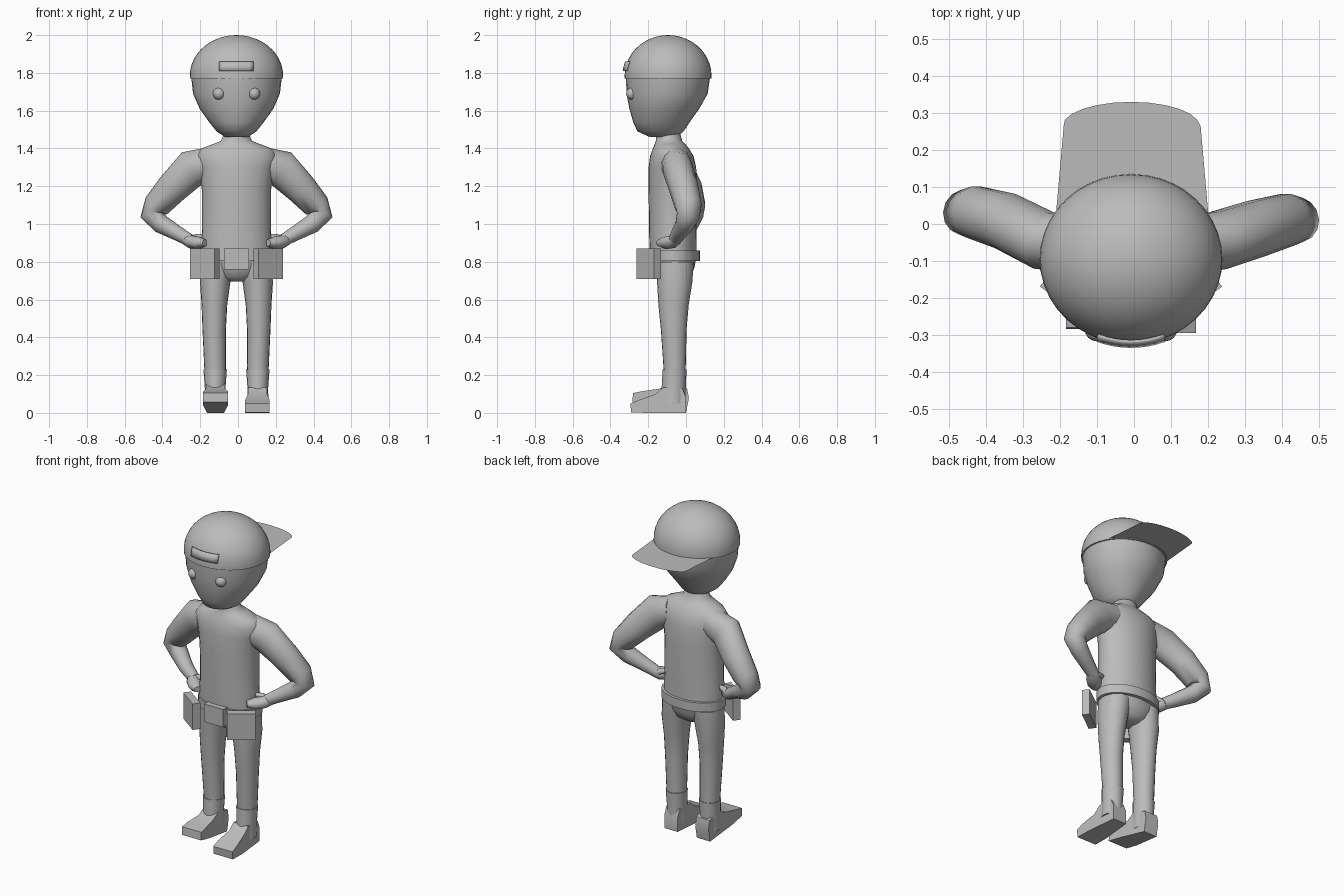
import bpy, bmesh, math
from mathutils import Vector, Matrix

cube = bpy.data.objects.get("Cube")
if cube:
    bpy.data.objects.remove(cube, do_unlink=True)

grey = bpy.data.materials.new("plain_grey")
grey.use_nodes = True
COLOR = (0.5, 0.5, 0.5, 1)
grey.diffuse_color = COLOR
grey.node_tree.nodes["Principled BSDF"].inputs["Base Color"].default_value = COLOR

CX = -0.008          # body centre line
UP, Y = Vector((0, 0, 1)), Vector((0, 1, 0))


def finish(name, bm, smooth=40):
    bmesh.ops.recalc_face_normals(bm, faces=bm.faces)
    mesh = bpy.data.meshes.new(name)
    bm.to_mesh(mesh)
    bm.free()
    mesh.materials.append(grey)
    obj = bpy.data.objects.new(name, mesh)
    bpy.context.collection.objects.link(obj)
    if smooth:
        bpy.ops.object.select_all(action='DESELECT')
        obj.select_set(True)
        bpy.context.view_layer.objects.active = obj
        bpy.ops.object.shade_smooth_by_angle(angle=math.radians(smooth))
    return obj


def tube(name, stations, sides=20, flat=True, smooth=50):
    """Loft of ellipses; each station is x, y, z and two radii."""
    bm = bmesh.new()
    centres = [Vector(s[:3]) for s in stations]
    rings = []
    for i, s in enumerate(stations):
        t = UP
        if not flat:
            t = (centres[min(i + 1, len(centres) - 1)] - centres[max(i - 1, 0)]).normalized()
        b = (Y - t * Y.dot(t)).normalized()
        a = b.cross(t)
        ring = []
        for k in range(sides):
            w = math.tau * k / sides
            ring.append(bm.verts.new(centres[i] + a * s[3] * math.cos(w) + b * s[4] * math.sin(w)))
        rings.append(ring)
    for r, q in zip(rings, rings[1:]):
        for k in range(sides):
            n = (k + 1) % sides
            bm.faces.new((r[k], r[n], q[n], q[k]))
    bm.faces.new(rings[0])
    bm.faces.new(rings[-1])
    return finish(name, bm, smooth)


def box(name, centre, size, turn=0):
    bm = bmesh.new()
    bmesh.ops.create_cube(bm, size=1)
    m = Matrix.Translation(centre) @ Matrix.Rotation(turn, 4, 'Z') @ Matrix.Diagonal((*size, 1))
    bmesh.ops.transform(bm, matrix=m, verts=bm.verts)
    return finish(name, bm, 0)


# Head, egg-shaped and narrowing to the chin
tube("head", [(CX, cy, z, rx, ry) for z, cy, rx, ry in (
    (1.46, -.12, .06, .07), (1.49, -.135, .105, .122), (1.54, -.13, .145, .15),
    (1.61, -.115, .195, .185), (1.69, -.1, .23, .215), (1.78, -.095, .24, .223))], 32)

# Cap dome with a low rim
CAP_Y, CAP_Z, CAP_RX, CAP_RY, CAP_H = -.095, 1.785, .247, .23, .215
dome = [(CX, CAP_Y, 1.77, CAP_RX, CAP_RY)]
for i in range(12):
    w = math.radians(89) * i / 11
    dome.append((CX, CAP_Y, CAP_Z + CAP_H * math.sin(w), CAP_RX * math.cos(w), CAP_RY * math.cos(w)))
tube("cap_dome", dome, 40)

# Flat cap brim, worn at the back
bm = bmesh.new()
outline = [(-.215, -.02), (-.19, .265)]
outline += [(CX + .185 * math.sin(w), .265 + .065 * math.cos(w))
            for w in [math.pi * (i / 12 - .5) for i in range(1, 12)]]
outline += [(.18, .265), (.205, -.02)]
bm.faces.new([bm.verts.new((x, y, 1.775)) for x, y in outline])
finish("cap_brim", bm, 0)

# Curved patch on the front of the cap
bm = bmesh.new()
columns = []
for i in range(9):
    x = -.09 + .18 * i / 8
    col = []
    for z in (1.81, 1.835, 1.86):
        depth = math.sqrt(1 - (x / CAP_RX) ** 2 - ((z - CAP_Z) / CAP_H) ** 2)
        col.append(bm.verts.new((CX + x, CAP_Y - CAP_RY * depth - .007, z)))
    columns.append(col)
for a, b in zip(columns, columns[1:]):
    for k in range(2):
        bm.faces.new((a[k], b[k], b[k + 1], a[k + 1]))
patch = finish("cap_patch", bm)
mod = patch.modifiers.new("thickness", 'SOLIDIFY')
mod.thickness = .009
mod.offset = 0

# Neck, shoulders and trunk
tube("torso", [(CX, cy, z, rx, ry) for z, cy, rx, ry in (
    (.84, -.068, .188, .125), (1.0, -.07, .182, .126), (1.18, -.07, .183, .128),
    (1.3, -.072, .2, .126), (1.36, -.075, .215, .115), (1.4, -.08, .185, .095),
    (1.425, -.085, .12, .08), (1.44, -.09, .082, .07), (1.48, -.095, .066, .064))], 28)

# Hips and belt
tube("hips", [(CX, -.06, z, rx, ry) for z, rx, ry in (
    (.695, .05, .05), (.72, .12, .085), (.77, .175, .105), (.86, .188, .122))], 24)
tube("belt", [(CX, -.063, z, .198, .136) for z in (.805, .86)], 32)
box("belt_buckle", (CX, -.2, .815), (.13, .05, .11))

for side, label in ((1, "left"), (-1, "right")):
    def at(x):
        return CX + side * x

    # Eye
    bm = bmesh.new()
    bmesh.ops.create_uvsphere(bm, u_segments=16, v_segments=10, radius=.032)
    bmesh.ops.translate(bm, vec=(at(.093), -.285, 1.69), verts=bm.verts)
    finish(label + "_eye", bm, 60)

    # Belt pouch, turned to follow the hip
    box(label + "_pouch", (at(.168), -.198, .79), (.16, .045, .16), side * math.radians(36))

    # Leg
    tube(label + "_leg", [(at(x), y, z, rx, ry) for x, y, z, rx, ry in (
        (.113, -.06, .225, .057, .058), (.118, -.065, .44, .062, .068),
        (.117, -.066, .57, .068, .08), (.113, -.06, .69, .08, .093),
        (.1, -.06, .8, .086, .102))])

    # Boot shaft
    tube(label + "_boot_shaft", [(at(.113), y, z, rx, ry) for y, z, rx, ry in (
        (-.068, .05, .058, .066), (-.066, .12, .054, .064), (-.06, .23, .062, .063))], 16)

    # Boot foot: side profile given width, narrow at the heel
    bm = bmesh.new()
    profile = [(0, 0), (-.2, 0), (-.29, .002), (-.295, .05), (-.25, .068),
               (-.16, .1), (-.12, .135), (-.02, .13), (0, .08)]
    walls = []
    for s in (-1, 1):
        walls.append([bm.verts.new((s * (.045 if y > -.05 else .065 if z < .09 else .05), y, z))
                      for y, z in profile])
        bm.faces.new(walls[-1])
    for k in range(len(profile)):
        n = (k + 1) % len(profile)
        bm.faces.new((walls[0][k], walls[0][n], walls[1][n], walls[1][k]))
    lift = math.radians(11 if side < 0 else 0)
    m = Matrix.Translation((at(.111), 0, 0)) @ Matrix.Rotation(-lift, 4, 'X')
    bmesh.ops.transform(bm, matrix=m, verts=bm.verts)
    finish(label + "_boot_foot", bm, 35)

    # Arm bent with the hand on the hip
    back = .02 if side < 0 else 0
    tube(label + "_arm", [(at(x), y, z, ra, rb) for x, y, z, ra, rb in (
        (.13, -.055, 1.325, .085, .08), (.235, -.045, 1.295, .1, .08),
        (.34, -.012 + back, 1.19, .085, .078), (.425, .012 + back, 1.095, .072, .072),
        (.452, .012 + back, 1.05, .058, .062), (.4, -.005 + back, 1.0, .05, .052),
        (.32, -.035, .955, .04, .042), (.25, -.06, .915, .033, .034))], 14, False, 60)

    # Hand and thumb
    tube(label + "_hand", [(at(x), y, z, ra, rb) for x, y, z, ra, rb in (
        (.27, -.05, .92, .03, .03), (.24, -.075, .905, .035, .042),
        (.2, -.11, .9, .033, .042), (.165, -.14, .9, .018, .024))], 10, False, 60)
    tube(label + "_thumb", [(at(x), y, z, r, r) for x, y, z, r in (
        (.245, -.05, .915, .02), (.21, -.06, .93, .018), (.17, -.07, .935, .012))], 8, False, 60)
